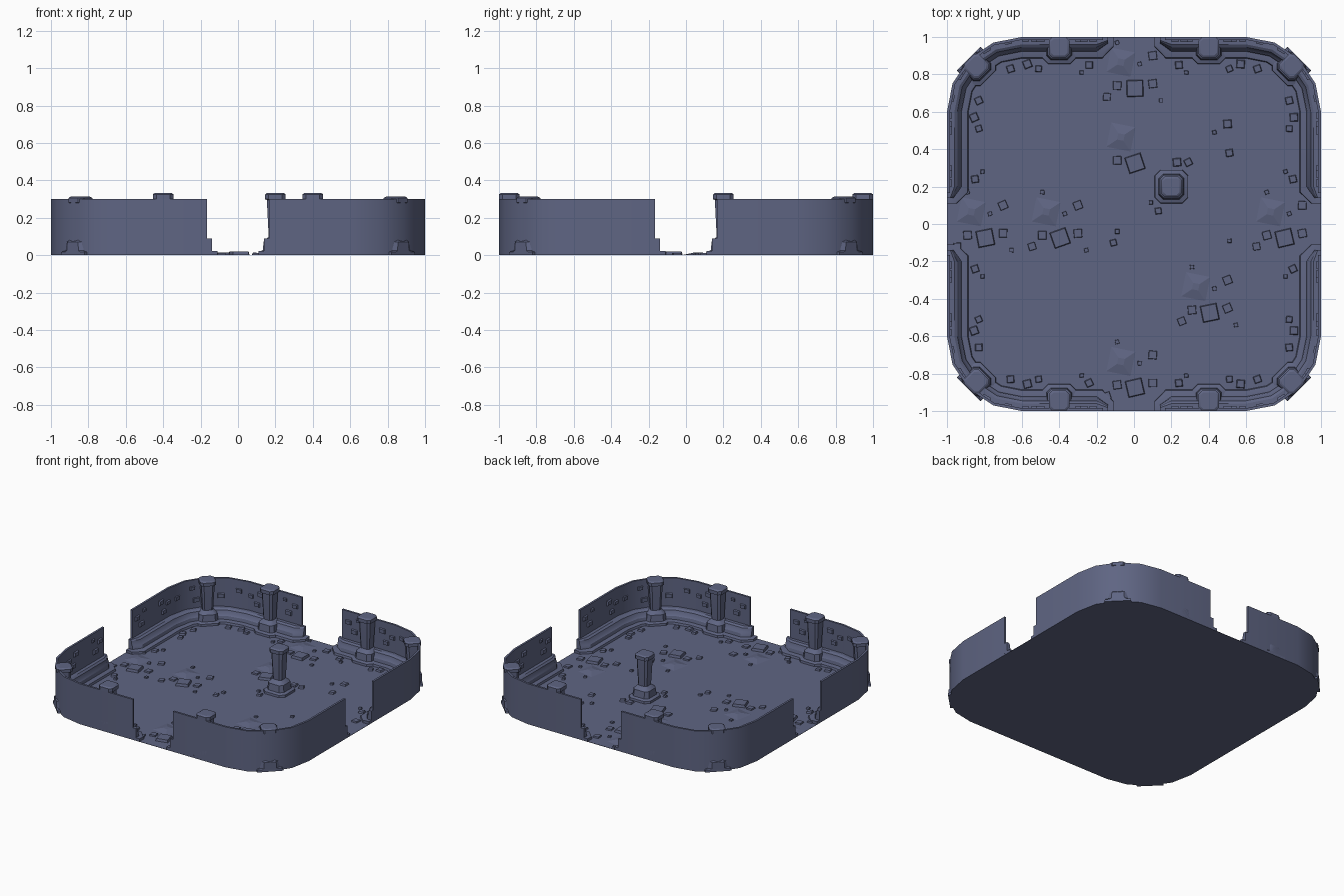
import bpy, bmesh, math, random
from mathutils import Matrix, Vector

if "Cube" in bpy.data.objects:
    bpy.data.objects.remove(bpy.data.objects["Cube"])
random.seed(4)

stone = bpy.data.materials.new("slate_blue_stone")
stone.diffuse_color = (0.114, 0.130, 0.226, 1)
stone.use_nodes = True
stone.node_tree.nodes["Principled BSDF"].inputs["Base Color"].default_value = stone.diffuse_color
QUADS = [(1, 1), (-1, 1), (-1, -1), (1, -1)]


def finish(bm, name, smooth=True):
    bmesh.ops.recalc_face_normals(bm, faces=bm.faces)
    me = bpy.data.meshes.new(name)
    bm.to_mesh(me)
    bm.free()
    ob = bpy.data.objects.new(name, me)
    bpy.context.collection.objects.link(ob)
    me.materials.append(stone)
    if smooth:
        bpy.context.view_layer.objects.active = ob
        ob.select_set(True)
        bpy.ops.object.shade_smooth_by_angle(angle=math.radians(30))
        ob.select_set(False)
    return ob


def loft(bm, rings, ring_closed=True):
    """Skin a list of equal-length closed rings and cap both ends."""
    vs = [[bm.verts.new(p) for p in r] for r in rings]
    n = len(vs[0])
    for a, b in zip(vs, vs[1:]):
        for i in range(n):
            j = (i + 1) % n
            bm.faces.new((a[i], a[j], b[j], b[i]))
    bm.faces.new(vs[0])
    bm.faces.new(vs[-1][::-1])


def path(start, ramp):
    """Quarter path along the rim: (point, outward normal, depth factor)."""
    pts = [((start, 1), (0, 1), 0.45 if ramp else 1)]
    if ramp:
        pts.append(((start + 0.06, 1), (0, 1), 1))
    for i in range(5):
        a = math.radians(90 - 22.5 * i)
        c, s = math.cos(a), math.sin(a)
        pts.append(((0.6 + 0.4 * c, 0.6 + 0.4 * s), (c, s), 1))
    if ramp:
        pts.append(((1, start + 0.06), (1, 0), 1))
    pts.append(((1, start), (1, 0), 0.45 if ramp else 1))
    return pts


def sweep(name, start, profile, ramp):
    bm = bmesh.new()
    for sx, sy in QUADS:
        rings = []
        for p, n, k in path(start, ramp):
            rings.append([(sx * (p[0] - n[0] * d * k), sy * (p[1] - n[1] * d * k), z)
                          for d, z in profile])
        loft(bm, rings)
    return finish(bm, name)


# floor: rounded square
bm = bmesh.new()
outline = []
for q in range(4):
    cx, cy = 0.6 * QUADS[q][0], 0.6 * QUADS[q][1]
    for i in range(5):
        a = math.radians(90 * q + 22.5 * i)
        outline.append((cx + 0.4 * math.cos(a), cy + 0.4 * math.sin(a)))
loft(bm, [[(x, y, z) for x, y in outline] for z in (0, 0.002)])
finish(bm, "floor", False)

# corner walls and stepped base mouldings
sweep("outer_wall", 0.165, [(0, 0), (0.015, 0), (0.015, 0.3), (0, 0.3)], False)
sweep("base_step", 0.11, [(0.001, 0), (0.115, 0), (0.11, 0.017), (0.085, 0.022), (0.001, 0.022)], True)
sweep("base_moulding", 0.14, [(0.001, 0.01), (0.08, 0.01), (0.073, 0.045), (0.063, 0.055),
                              (0.055, 0.08), (0.04, 0.09), (0.001, 0.09)], True)

# pillars: stacked chamfered squares
PILLAR = [(0.09, 0), (0.088, 0.018), (0.068, 0.026), (0.062, 0.075), (0.046, 0.09), (0.036, 0.1),
          (0.044, 0.26), (0.044, 0.294), (0.055, 0.299), (0.055, 0.325), (0.044, 0.333)]


def pillar(bm, x, y, angle, limit=1.0, tall=1.0):
    m = Matrix.Translation((x, y, 0)) @ Matrix.Rotation(angle, 4, 'Z')
    rings = []
    for h, z in PILLAR:
        c = h * 0.65
        octo = [(h, -c), (h, c), (c, h), (-c, h), (-h, c), (-h, -c), (-c, -h), (c, -h)]
        rings.append([m @ Vector((px, min(py, limit), z * tall)) for px, py in octo])
    loft(bm, rings)


bm = bmesh.new()
pillar(bm, 0.2, 0.2, 0)
finish(bm, "free_pillar")
bm = bmesh.new()
for sx, sy in QUADS:
    pillar(bm, 0.4 * sx, 0.945 * sy, 0 if sy > 0 else math.pi, 0.055)
    pillar(bm, 0.843 * sx, 0.843 * sy, math.atan2(sy, sx) - math.pi / 2, 0.058, 0.94)
finish(bm, "wall_pillars")


def block(bm, m, size, h, taper=0.8):
    """Small tapered stone standing on the local xy plane."""
    a = size / 2
    sq = [(-a, -a), (a, -a), (a, a), (-a, a)]
    loft(bm, [[m @ Vector((x, y, -0.001)) for x, y in sq],
              [m @ Vector((x * taper, y * taper, h)) for x, y in sq]])


def floor_stone(bm, x, y, size, h=0.012, taper=0.8):
    m = Matrix.Translation((x, y, 0.002)) @ Matrix.Rotation(random.uniform(-0.1, 0.45), 4, 'Z')
    block(bm, m, size, h, taper)


# repeated rubble cluster: x, y, size
CLUSTER = [(0.005, -0.075, 0.09), (-0.09, -0.06, 0.045), (0.1, -0.05, 0.045), (0.145, -0.14, 0.022),
           (-0.145, -0.12, 0.04), (0.1, 0.1, 0.045), (0.03, 0.055, 0.022), (-0.09, 0.17, 0.022)]
bm = bmesh.new()
for ox, oy in [(0, 0.8), (0, 0.4), (-0.8, 0), (-0.4, 0), (0.8, 0), (0.4, -0.4), (0, -0.8)]:
    m = Matrix.Translation((ox - 0.07, oy + 0.065, 0.002)) @ Matrix.Rotation(-0.2, 4, 'Z')
    block(bm, m, 0.14, 0.012, 0.25)
    for x, y, s in CLUSTER[:2] if oy == 0.4 else CLUSTER:
        floor_stone(bm, ox + x, oy + y, s, 0.018 if s > 0.08 else 0.01, 0.9)
for x, y, s in [(0.5, 0.535, 0.045), (0.43, 0.49, 0.022), (0.51, 0.38, 0.04), (0.23, 0.33, 0.045),
                (0.29, 0.33, 0.04), (0.09, 0.115, 0.022), (0.13, 0.07, 0.035), (-0.09, -0.04, 0.025),
                (-0.11, -0.1, 0.035), (0.51, -0.09, 0.022)]:
    floor_stone(bm, x, y, s)
# stones along the foot of the walls
for sx, sy in QUADS:
    for x, y, s in [(0.28, 0.81, 0.022), (0.24, 0.85, 0.04), (0.51, 0.83, 0.035),
                    (0.57, 0.855, 0.045), (0.66, 0.83, 0.04)]:
        floor_stone(bm, x * sx, y * sy, s)
        floor_stone(bm, y * sx, x * sy, s)
finish(bm, "floor_rubble", False)

# raised bricks on the inner wall faces: along, height, size
bm = bmesh.new()
STRAIGHT = [(0.22, 0.22, 0.045), (0.27, 0.16, 0.05), (0.3, 0.25, 0.03),
            (0.5, 0.23, 0.05), (0.53, 0.15, 0.045), (0.58, 0.2, 0.04)]


def wall_brick(bm, x, y, nx, ny, z, s, h=0.012):
    inward = Vector((-nx, -ny, 0))
    up = Vector((0, 0, 1))
    side = up.cross(inward)
    m = Matrix((side, up * 0.7, inward)).transposed().to_4x4()
    block(bm, Matrix.Translation((x, y, z)) @ m, s, h)


for sx, sy in QUADS:
    for t, z, s in STRAIGHT:
        wall_brick(bm, t * sx, 0.985 * sy, 0, sy, z, s)
        wall_brick(bm, 0.985 * sx, t * sy, sx, 0, z, s)
    for deg, z, s in [(11, 0.2, 0.045), (30, 0.24, 0.04), (34, 0.15, 0.05), (60, 0.17, 0.05), (79, 0.22, 0.045)]:
        c, n = math.cos(math.radians(deg)) * sx, math.sin(math.radians(deg)) * sy
        wall_brick(bm, 0.6 * sx + 0.38 * c, 0.6 * sy + 0.38 * n, c, n, z, s)
finish(bm, "wall_bricks", False)
